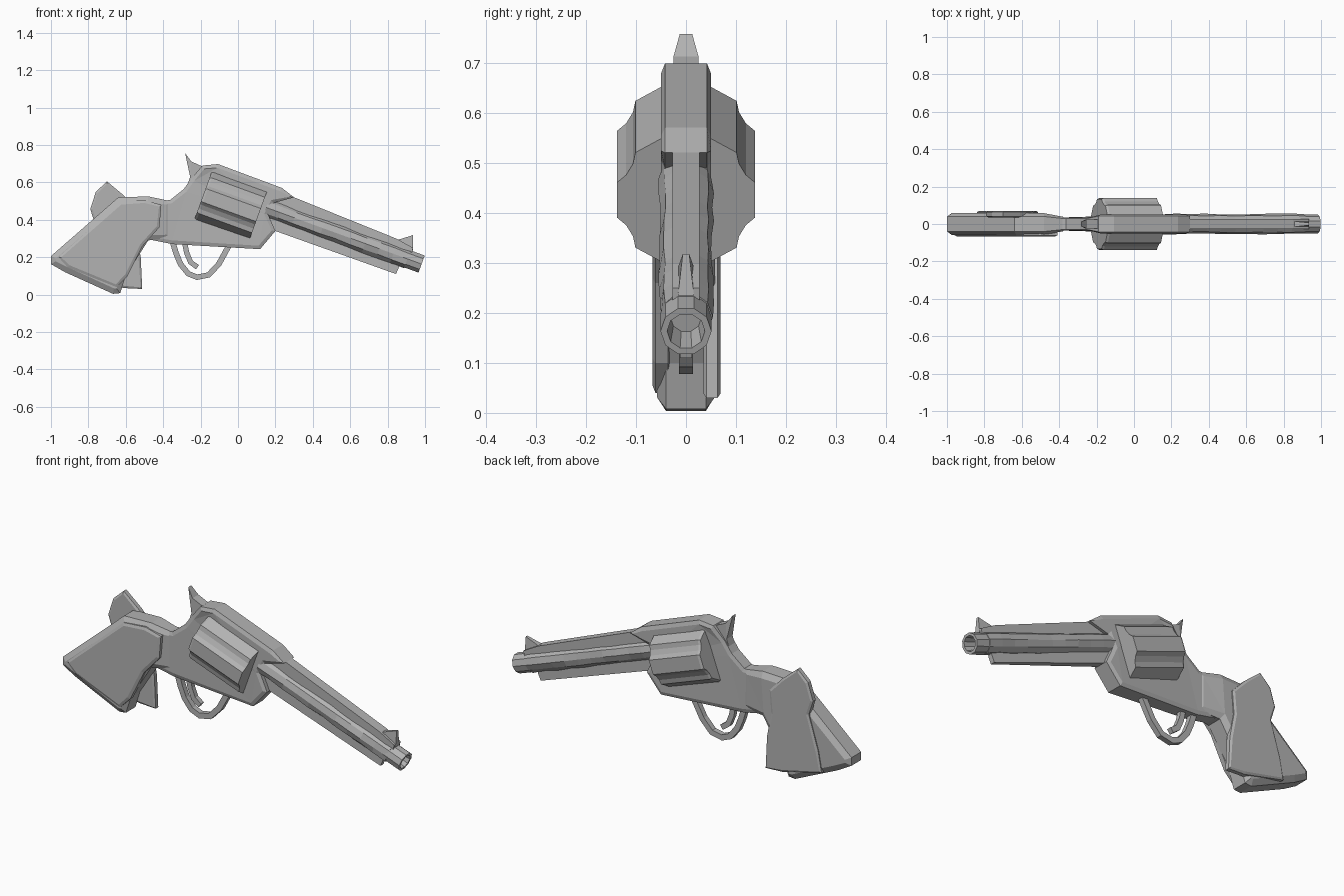
import bpy, bmesh, math, random
from mathutils import Vector

random.seed(4)
if "Cube" in bpy.data.objects:
    bpy.data.objects.remove(bpy.data.objects["Cube"])

steel = bpy.data.materials.new("plain_grey")
steel.use_nodes = True
GREY = (0.45, 0.45, 0.45, 1)
steel.diffuse_color = GREY
steel.node_tree.nodes["Principled BSDF"].inputs["Base Color"].default_value = GREY

TILT = math.radians(20)
ALONG = Vector((math.cos(TILT), 0, -math.sin(TILT)))
UP = Vector((math.sin(TILT), 0, math.cos(TILT)))


def finish(name, bm):
    bmesh.ops.recalc_face_normals(bm, faces=bm.faces)
    mesh = bpy.data.meshes.new(name)
    bm.to_mesh(mesh)
    bm.free()
    mesh.materials.append(steel)
    obj = bpy.data.objects.new(name, mesh)
    bpy.context.collection.objects.link(obj)
    return obj


def plate(name, outline, y0, y1, chamfer=0, rise=0, taper=None):
    """Side outline in x, z extruded from y0 to y1, with chamfered rims."""
    bm = bmesh.new()
    near = [bm.verts.new((x, y0 + rise, z)) for x, z in outline]
    far = [bm.verts.new((x, y1 - rise, z)) for x, z in outline]
    caps = [bm.faces.new(near), bm.faces.new(far[::-1])]
    n = len(near)
    for i in range(n):
        j = (i + 1) % n
        bm.faces.new((near[j], near[i], far[i], far[j]))
    bmesh.ops.recalc_face_normals(bm, faces=bm.faces)
    if chamfer:
        bmesh.ops.inset_individual(bm, faces=caps, thickness=chamfer, depth=rise)
    if taper:
        for v in bm.verts:
            v.co.y *= taper(v.co.x, v.co.z)
    bmesh.ops.triangulate(bm, faces=[f for f in bm.faces if len(f.verts) > 4])
    return finish(name, bm)


def band(name, path, width, half):
    """Flat curved strip that follows a path in x, z."""
    pts = [Vector(p) for p in path]
    inner = []
    for i, p in enumerate(pts):
        d = (pts[min(i + 1, len(pts) - 1)] - pts[max(i - 1, 0)]).normalized()
        inner.append(p + Vector((-d.y, d.x)) * width)
    return plate(name, [tuple(p) for p in pts + inner[::-1]], -half, half)


def turned(name, origin, rings, angles, jitter=0):
    """Tilted round part; rings are (distance, scale), angles are (angle, radius)."""
    bm = bmesh.new()
    loops = []
    for dist, scale in rings:
        loop = []
        for a, r in angles:
            rr = r * scale + random.uniform(-jitter, jitter)
            p = Vector(origin) + ALONG * dist + UP * (rr * math.sin(a))
            loop.append(bm.verts.new(p + Vector((0, rr * math.cos(a), 0))))
        loops.append(loop)
    n = len(angles)
    for a, b in zip(loops, loops[1:]):
        for i in range(n):
            j = (i + 1) % n
            bm.faces.new((a[i], a[j], b[j], b[i]))
    bm.faces.new(loops[0][::-1])
    bm.faces.new(loops[-1])
    return finish(name, bm)


# Frame with a slimmer neck towards the grip
plate("frame", [(-.19, .69), (-.107, .698), (.235, .57), (.30, .52), (.19, .49),
                (.16, .43), (.20, .34), (.118, .243), (-.353, .27), (-.50, .30),
                (-.50, .50), (-.364, .505), (-.29, .564), (-.25, .62)],
      -.05, .05, .02, .008, lambda x, z: .72 if x < -.22 else 1)

# Fluted cylinder with six lobes
lobes = []
for k in range(6):
    for deg, r in ((-15, .143), (15, .143), (24, .131), (36, .131)):
        lobes.append((math.radians(k * 60 + deg), r))
turned("cylinder", (-.038, 0, .479), [(-.157, .96), (-.145, 1), (.157, 1)], lobes)

# Hollow barrel with a lightly hammered surface
round_ten = [(math.tau * i / 10, .051) for i in range(10)]
turned("barrel", (.15, 0, .466), [(i * .0805, 1.04) for i in range(11)], round_ten, .003)
turned("muzzle", (.15, 0, .466), [(.78, 1), (.885, 1), (.885, .74), (.80, .6)], round_ten)

# Top rib, front sight and ejector rod housing
plate("top_rib", [(.18, .56), (.30, .52), (.85, .298), (.936, .25),
                  (.925, .205), (.2, .47)], -.027, .027)
plate("front_sight", [(.845, .29), (.936, .318), (.936, .235), (.86, .25)],
      -.016, .016, taper=lambda x, z: .4 if z > .3 else 1)
plate("ejector_housing", [(.16, .42), (.20, .34), (.845, .11), (.862, .15),
                          (.80, .21)], -.022, .022,
      taper=lambda x, z: .55 if x > .7 else 1)

# Hammer narrowing to its spur
plate("hammer", [(-.283, .757), (-.25, .712), (-.19, .685), (-.15, .6),
                 (-.28, .56), (-.256, .63)], -.025, .025,
      taper=lambda x, z: .5 if z > .74 else 1)

# Trigger guard and trigger
band("trigger_guard", [(-.365, .28), (-.345, .215), (-.32, .155), (-.275, .10),
                       (-.22, .078), (-.15, .092), (-.09, .155), (-.03, .265)], .03, .014)
band("trigger", [(-.30, .28), (-.288, .22), (-.265, .165), (-.225, .135)], .028, .012)

# Grip core with faceted rim
plate("grip", [(-.64, .52), (-.48, .525), (-.36, .50), (-.36, .30), (-.48, .29),
               (-.60, .10), (-.63, .008), (-.668, .004), (-.925, .12),
               (-1, .163), (-1, .206)], -.058, .058, .03, .018,
      lambda x, z: .68 if x > -.42 else 1)

# Grip panels, one per side
plate("right_grip_panel", [(-.63, .495), (-.5, .505), (-.41, .48), (-.42, .36),
                           (-.51, .26), (-.59, .10), (-.65, .04), (-.91, .145),
                           (-.96, .20)], -.067, -.03, .015, .006)
plate("left_grip_panel", [(-.70, .605), (-.61, .53), (-.535, .45), (-.545, .33),
                          (-.52, .2), (-.512, .03), (-.61, .035), (-.84, .09),
                          (-.82, .2), (-.765, .38), (-.79, .457), (-.76, .55)],
      .035, .069, .012, .006)
